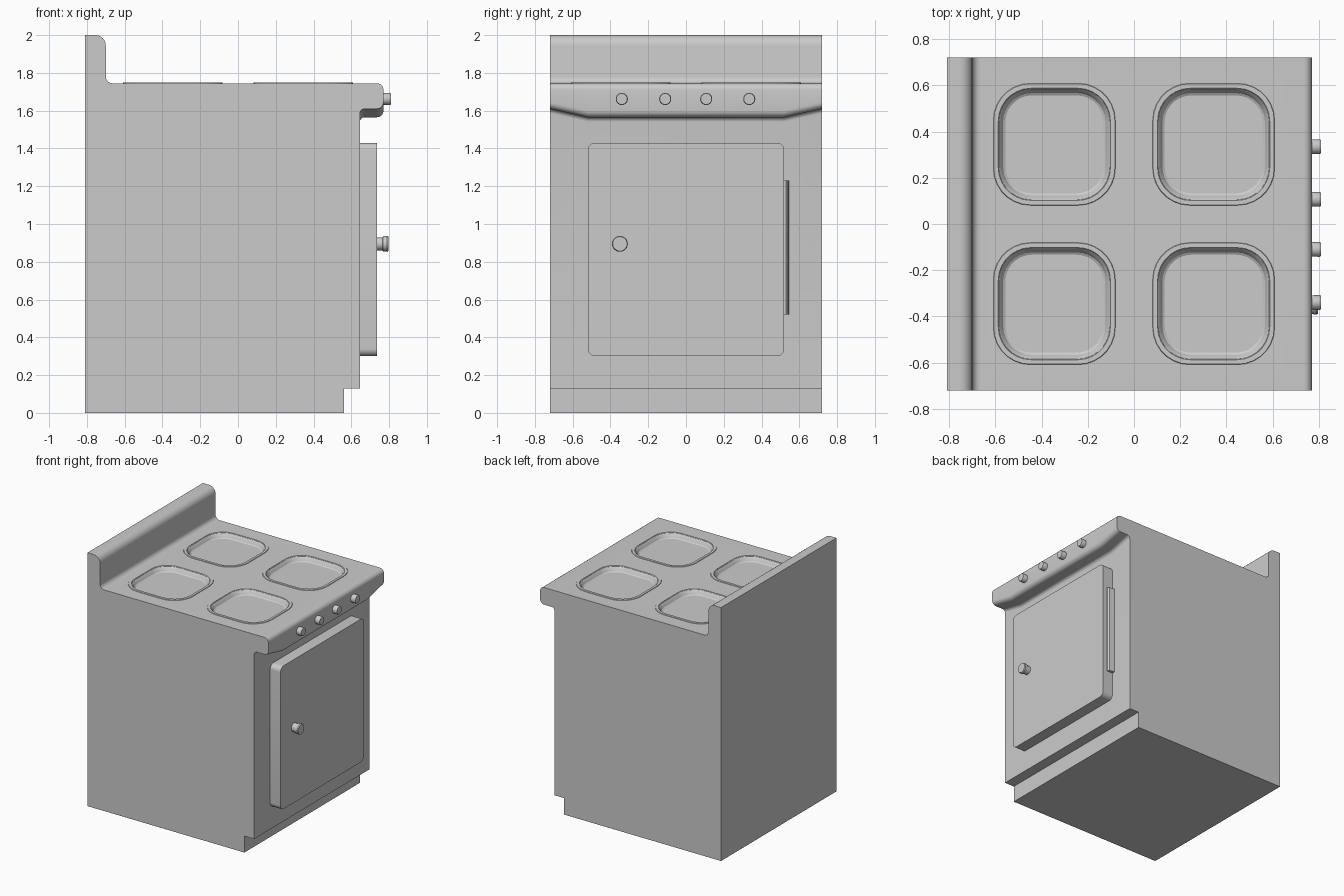
import bpy, bmesh
from math import sin, cos, radians

if "Cube" in bpy.data.objects:
    bpy.data.objects.remove(bpy.data.objects["Cube"])


def arc(cx, cz, r, a0, a1, n=7):
    angs = [radians(a0 + (a1 - a0) * i / (n - 1)) for i in range(n)]
    return [(cx + r * cos(a), cz + r * sin(a)) for a in angs]


def rounded_rect(hw, hh, r, n=8):
    pts = []
    for sx, sy, a in ((1, 1, 0), (-1, 1, 90), (-1, -1, 180), (1, -1, 270)):
        pts += arc(sx * (hw - r), sy * (hh - r), r, a, a + 90, n)
    return pts


def loft(name, rings, ring_loop=False):
    """Skin closed outlines; cap the ends, or join last to first."""
    bm = bmesh.new()
    vs = [[bm.verts.new(p) for p in ring] for ring in rings]
    pairs = list(zip(vs, vs[1:]))
    if ring_loop:
        pairs.append((vs[-1], vs[0]))
    else:
        bm.faces.new(vs[0])
        bm.faces.new(vs[-1])
    n = len(vs[0])
    for a, b in pairs:
        for i in range(n):
            j = (i + 1) % n
            bm.faces.new((a[i], a[j], b[j], b[i]))
    bmesh.ops.recalc_face_normals(bm, faces=bm.faces)
    me = bpy.data.meshes.new(name)
    bm.to_mesh(me)
    bm.free()
    ob = bpy.data.objects.new(name, me)
    bpy.context.collection.objects.link(ob)
    return ob


def activate(ob):
    bpy.ops.object.select_all(action='DESELECT')
    ob.select_set(True)
    bpy.context.view_layer.objects.active = ob


def smooth(ob, angle=30):
    activate(ob)
    bpy.ops.object.shade_smooth_by_angle(angle=radians(angle))


def turned(name, y, z, steps):
    """Round part along x from (x, radius) steps."""
    smooth(loft(name, [[(x, y + u, z + v) for u, v in arc(0, 0, r, 0, 345, 24)]
                       for x, r in steps]))


# Cabinet with splashback and a control lip that is deeper in the middle
def section(y, dz):
    p = [(-0.81, 0), (0.56, 0), (0.56, 0.13), (0.645, 0.13)]
    p += arc(0.67, 1.585 + dz, 0.025, 180, 90)
    p += arc(0.735, 1.645 + dz, 0.035, -90, 0)
    p += arc(0.735, 1.71, 0.035, 0, 90)
    p += arc(-0.665, 1.78, 0.035, 270, 180)
    p += arc(-0.755, 1.945, 0.055, 0, 90)
    p += [(-0.81, 2.0)]
    return [(x, y, z) for x, z in p]


body = loft("cabinet", [section(-0.72, 0), section(-0.52, -0.045),
                        section(0.52, -0.045), section(0.72, 0)])


# Four recessed burners with thin raised rims
def burner_rings(cx, cy, steps):
    return [[(cx + u, cy + v, z) for u, v in rounded_rect(h, h, r)]
            for h, z, r in steps]


for i, (cx, cy) in enumerate([(x, y) for x in (-0.345, 0.345) for y in (-0.345, 0.345)]):
    cutter = loft("burner_cutter", burner_rings(cx, cy, [
        (0.24, 1.80, 0.14), (0.24, 1.744, 0.14), (0.232, 1.735, 0.135),
        (0.222, 1.716, 0.125), (0.212, 1.71, 0.115)]))
    cutter.hide_render = True
    mod = body.modifiers.new("burner", 'BOOLEAN')
    mod.object, mod.operation, mod.solver = cutter, 'DIFFERENCE', 'EXACT'
    activate(body)
    bpy.ops.object.modifier_apply(modifier=mod.name)
    bpy.data.objects.remove(cutter)
    smooth(loft(f"burner_rim_{i + 1}", burner_rings(cx, cy, [
        (0.265, 1.743, 0.16), (0.262, 1.749, 0.158),
        (0.243, 1.749, 0.142), (0.24, 1.743, 0.14)]), ring_loop=True))
smooth(body)

# Oven door
smooth(loft("oven_door", [[(x, u, 0.865 + v) for u, v in rounded_rect(0.52, 0.565, 0.04)]
                          for x in (0.64, 0.735)]))

# Hinge strip beside the door
hinge = [(0.64, 0.51), (0.70, 0.51), (0.70, 0.53), (0.69, 0.54), (0.64, 0.545)]
loft("door_hinge", [[(x, y, z) for x, y in hinge] for z in (0.52, 1.23)])

# Door knob and control knobs
turned("door_knob", -0.35, 0.895, [(0.73, 0.034), (0.765, 0.034), (0.768, 0.04),
                                   (0.79, 0.042), (0.797, 0.038)])
for i, y in enumerate((-0.34, -0.11, 0.107, 0.335)):
    turned(f"control_knob_{i + 1}", y, 1.662, [(0.76, 0.031), (0.803, 0.032), (0.81, 0.029)])
